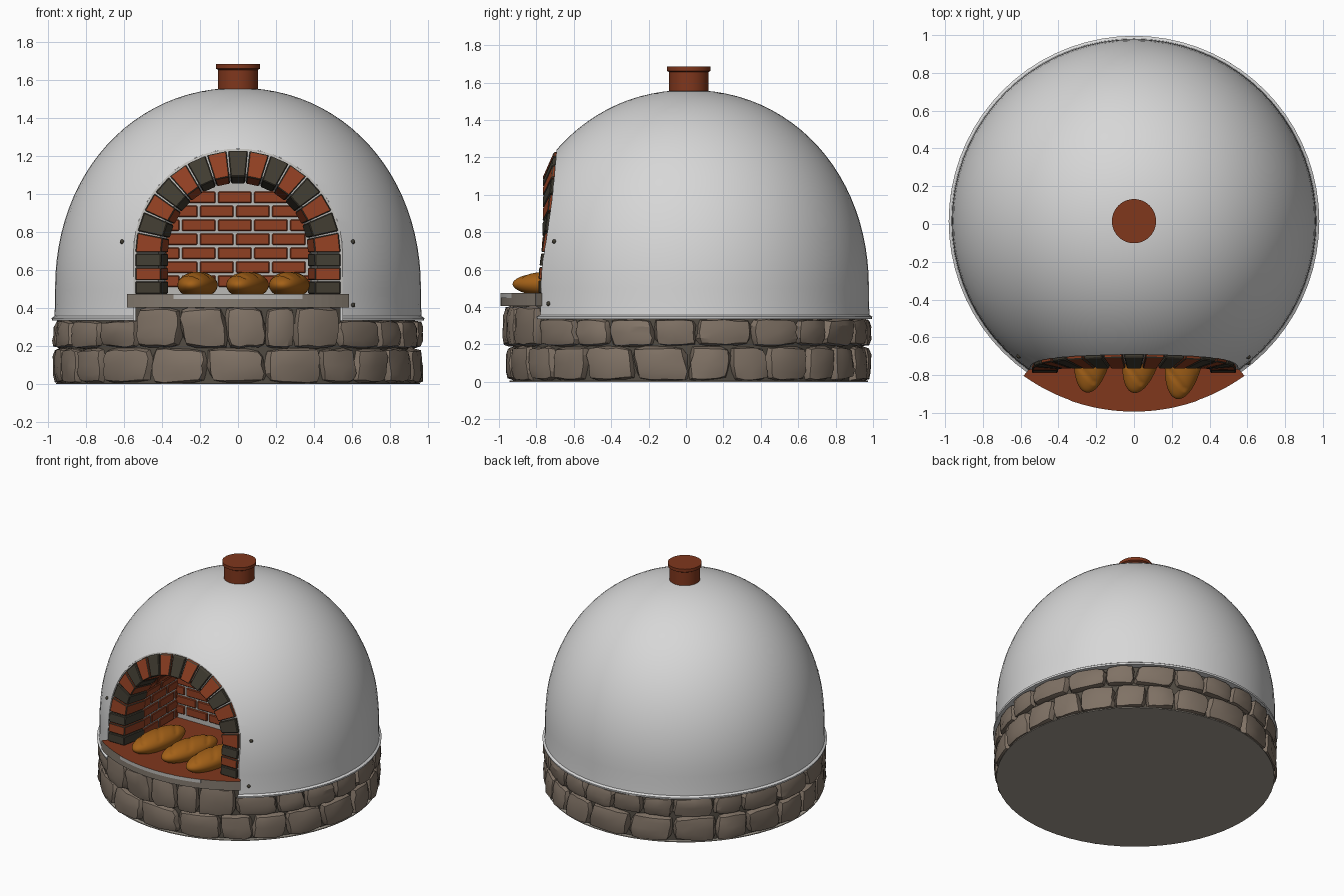
import bpy, bmesh, math, random
from mathutils import Vector, Matrix

if "Cube" in bpy.data.objects:
    bpy.data.objects.remove(bpy.data.objects["Cube"])

random.seed(4)
CY = 0.015             # y of the oven axis
ZC, LEG = 0.69, 0.218  # arch centre height, straight leg height
P = 2.08               # roundness exponent of the dome

def material(name, *rgb):
    m = bpy.data.materials.new(name)
    m.diffuse_color = (*rgb, 1)
    m.use_nodes = True
    m.node_tree.nodes["Principled BSDF"].inputs["Base Color"].default_value = m.diffuse_color
    return m

PLASTER = material("white plaster", 0.68, 0.68, 0.68)
TERRA = material("terracotta", 0.215, 0.038, 0.012)
BRICK = material("red brick", 0.28, 0.05, 0.016)
DARK = material("dark brick", 0.052, 0.045, 0.031)
MORTAR = material("light mortar", 0.50, 0.49, 0.47)
STONE = material("field stone", 0.215, 0.168, 0.13)
SLAB = material("slab grey", 0.23, 0.195, 0.16)
CORE = material("dark joint", 0.085, 0.072, 0.056)
UNDER = material("underside grey", 0.36, 0.325, 0.275)
BREAD = material("bread crust", 0.37, 0.12, 0.009)

def smooth(ob, angle):
    bpy.ops.object.select_all(action='DESELECT')
    ob.select_set(True)
    bpy.context.view_layer.objects.active = ob
    bpy.ops.object.shade_smooth_by_angle(angle=math.radians(angle))

def finish(name, bm, mats, angle=None, bevel=0):
    bmesh.ops.recalc_face_normals(bm, faces=bm.faces)
    if bevel:
        bmesh.ops.bevel(bm, geom=bm.edges[:], offset=bevel, segments=1, affect='EDGES')
    me = bpy.data.meshes.new(name)
    bm.to_mesh(me)
    bm.free()
    ob = bpy.data.objects.new(name, me)
    bpy.context.collection.objects.link(ob)
    for m in mats:
        me.materials.append(m)
    if angle:
        smooth(ob, angle)
    return ob

def lathe(name, profile, mat, steps=64):
    bm = bmesh.new()
    vs = [bm.verts.new((r, CY, z)) for r, z in profile]
    es = [bm.edges.new(p) for p in zip(vs, vs[1:])]
    bmesh.ops.spin(bm, geom=vs + es, cent=(0, CY, 0), axis=(0, 0, 1), angle=math.tau, steps=steps)
    bmesh.ops.remove_doubles(bm, verts=bm.verts, dist=0.0002)
    return finish(name, bm, [mat], 35)

def prism(name, pts, to3d, d0, d1, mats):
    bm = bmesh.new()
    a, b = ([bm.verts.new(to3d(p, d)) for p in pts] for d in (d0, d1))
    bm.faces.new(a)
    bm.faces.new(b)
    for i in range(len(pts)):
        bm.faces.new((a[i - 1], a[i], b[i], b[i - 1]))
    return finish(name, bm, mats)

def upright(p, d):
    return p[0], d, p[1]

def dome_y(x, z):
    r = 0.963 * (1 - (max(z - 0.5, 0) / 1.06) ** P) ** (1 / P)
    return CY - math.sqrt(r * r - x * x)

def arch(t, r):
    """Point (x, z) on the arch; |t| > 90 runs down the straight legs."""
    if abs(t) <= 90:
        return r * math.sin(math.radians(t)), ZC + r * math.cos(math.radians(t))
    return math.copysign(r, t), ZC - (abs(t) - 90) / 36 * LEG

def block(bm, corners, mat=0):
    """Six-sided block from 8 corners ordered as two quads."""
    v = [bm.verts.new(c) for c in corners]
    for q in ((0, 1, 2, 3), (4, 5, 6, 7), (0, 1, 5, 4), (1, 2, 6, 5), (2, 3, 7, 6), (3, 0, 4, 7)):
        bm.faces.new([v[i] for i in q]).material_index = mat

def arch_block(bm, t0, t1, r0, r1, front, back, mat=0, taper=0):
    ring = [(t0, r0), (t1, r0), (t1, r1), (t0, r1)]
    near = [upright(arch(t, r), front(t, r) if callable(front) else front) for t, r in ring]
    far = [upright(arch(t, r - taper * (r == r0)), back) for t, r in ring]
    block(bm, near + far, mat)

# plaster dome with an arched opening
prof = [(0, 0.335), (0.979, 0.335), (0.981, 0.348), (0.966, 0.358), (0.963, 0.43)]
prof += [(0.963 * math.cos(a) ** (2 / P), 0.5 + 1.06 * math.sin(a) ** (2 / P))
         for a in (math.radians(90 * i / 24) for i in range(24))] + [(0, 1.56)]
dome = lathe("dome", prof, PLASTER, 72)
hole = [arch(t, 0.55) for t in range(-90, 91, 6)] + [(0.55, 0.2), (-0.55, 0.2)]
cutter = prism("opening_cutter", hole, upright, -1.5, -0.165, [PLASTER])
cutter.hide_render = True
mod = dome.modifiers.new("opening", 'BOOLEAN')
mod.operation, mod.solver, mod.object = 'DIFFERENCE', 'EXACT', cutter
bpy.context.view_layer.objects.active = dome
bpy.ops.object.modifier_apply(modifier=mod.name)
smooth(dome, 35)
bpy.data.objects.remove(cutter)

# chimney pipe with rim
lathe("chimney", [(0, 1.5), (0.105, 1.5), (0.105, 1.655), (0.117, 1.662),
                  (0.117, 1.685), (0, 1.685)], TERRA, 40)

# arch bricks and mortar, following the dome around the opening
def arch_front(t, r):
    outer = dome_y(*arch(t, 0.55)) - 0.014
    return outer + (min(outer, -0.768) - outer) * (0.54 - r) / 0.14

bm, mo = bmesh.new(), bmesh.new()
for k in range(-10, 11):
    t = k * 12
    arch_block(bm, t - 5.5, t + 5.5, 0.405, 0.54, arch_front, -0.6, k % 2, 0.037)
    arch_block(mo, t - 6, t + 6, 0.42, 0.552, lambda t, r: arch_front(t, r) + 0.018, -0.6, 0, 0.037)
finish("arch_bricks", bm, [DARK, BRICK], bevel=0.005)
finish("arch_mortar", mo, [MORTAR])

# brick vault lining
bm, mo = bmesh.new(), bmesh.new()
for k in range(21):
    t = -126 + 12 * k
    arch_block(mo, t, t + 12, 0.379, 0.43, -0.59, -0.17)
    for i in range(4):
        y = -0.6 - 0.095 * (k % 2) + 0.19 * i
        a, b = max(y, -0.6), min(y + 0.176, -0.19)
        if b - a > 0.02:
            arch_block(bm, t + 1, t + 11, 0.37, 0.41, a, b)
finish("vault_bricks", bm, [BRICK], bevel=0.004)
finish("vault_mortar", mo, [MORTAR])

# back wall of the chamber
bm = bmesh.new()
for row in range(7):
    z0 = 0.512 + row * 0.0735
    z1 = z0 + 0.061
    half = math.sqrt(max(0.385 ** 2 - max(z0 - ZC, 0) ** 2, 0.01))
    for i in range(6):
        x = -0.485 + 0.095 * (row % 2) + 0.19 * i
        a, b = max(x, -half), min(x + 0.176, half)
        if b - a > 0.02:
            block(bm, [(u, y, z) for y in (-0.205, -0.17)
                       for u, z in ((a, z0), (b, z0), (b, z1), (a, z1))])
finish("back_wall_bricks", bm, [BRICK], bevel=0.005)
wall = [arch(t, 0.4) for t in range(-90, 91, 10)] + [(0.4, 0.45), (-0.4, 0.45)]
prism("back_wall_mortar", wall, upright, -0.193, -0.168, [MORTAR])

# hearth slab with terracotta top, light mortar edge and the fill below
def hearth(name, r, hw, z0, z1, mats):
    pts = [(x, CY - math.sqrt(r * r - x * x)) for x in (hw * (i / 16 - 1) for i in range(33))]
    h = min(hw, 0.54)
    pts += [(h, -0.75), (h, -0.17), (-h, -0.17), (-h, -0.75)]
    ob = prism(name, pts, lambda p, d: (p[0], p[1], d), z0, z1, mats)
    for f in ob.data.polygons:
        f.material_index = int(f.normal.z > 0.5 and len(mats) > 1)

hearth("hearth_slab", 1.006, 0.585, 0.405, 0.474, [SLAB, TERRA])
hearth("hearth_edge", 1.008, 0.34, 0.448, 0.4735, [MORTAR, TERRA])
hearth("hearth_fill", 0.945, 0.54, 0.32, 0.406, [CORE])

# base core and underside
lathe("base_core", [(0, 0.004), (0.93, 0.004), (0.93, 0.336), (0, 0.336)], CORE)
lathe("base_underside", [(0, 0), (0.958, 0), (0.958, 0.006), (0, 0.006)], UNDER)

# rounded irregular stones wrapped around the base
cube = bmesh.new()
bmesh.ops.create_cube(cube, size=2)
bmesh.ops.subdivide_edges(cube, edges=cube.edges[:], cuts=3, use_grid_fill=True)
cube.verts.index_update()
GRID = [v.co / sum(abs(c) ** 6 for c in v.co) ** (1 / 6) for v in cube.verts]
QUADS = [[v.index for v in f.verts] for f in cube.faces]
cube.free()

def add_stone(bm, a0, a1, z0, z1, r_out):
    skew, tilt = random.uniform(-0.12, 0.12), random.uniform(-0.1, 0.1)
    vs = []
    for g in GRID:
        p = g + Vector([random.uniform(-0.055, 0.055) for _ in range(3)])
        ang = (a0 + a1) / 2 + (p.x + skew * p.z) * (a1 - a0) / 2
        r = r_out - 0.08 + 0.08 * p.y + 0.08 * tilt * p.z
        z = (z0 + z1) / 2 + p.z * (1 + tilt * p.x) * (z1 - z0) / 2
        vs.append(bm.verts.new((r * math.cos(ang), CY + r * math.sin(ang), min(max(z, 0.004), z1 + 0.003))))
    for q in QUADS:
        bm.faces.new([vs[i] for i in q])

def stone_run(bm, start, end, n, z0, z1, r_out):
    w = [random.uniform(0.75, 1.3) for _ in range(n)]
    a = math.radians(start)
    for x in w:
        b = a + math.radians(end - start) * x / sum(w)
        add_stone(bm, a + 0.003, b - 0.003, z0 + random.uniform(0, 0.008), z1, r_out)
        a = b

bm = bmesh.new()
stone_run(bm, 0, 360, 23, 0.002, 0.188, 0.974)
finish("lower_stones", bm, [STONE], 28)
bm = bmesh.new()
stone_run(bm, -56.5, 236.5, 19, 0.188, 0.336, 0.974)
stone_run(bm, 236.5, 303.5, 5, 0.188, 0.405, 0.992)
finish("upper_stones", bm, [STONE], 28)

# bread loaves with slashed crusts
for i, (x, y, turn) in enumerate([(-0.213, -0.65, -9), (0.05, -0.655, -13), (0.27, -0.685, -10)]):
    bm = bmesh.new()
    bmesh.ops.create_uvsphere(bm, u_segments=40, v_segments=40, radius=1,
                              matrix=Matrix.Rotation(math.pi / 2, 4, 'X'))
    for v in bm.verts:
        p = v.co.copy()
        cut = max(0, math.cos((p.y + p.x * 0.35) * 9.5)) ** 8 if p.z > 0.45 and abs(p.y) < 0.8 else 0
        v.co = (p.x * 0.1, p.y * 0.245, max(p.z * 0.07 - 0.008 * cut, -0.049))
    place = Matrix.Translation((x, y, 0.522)) @ Matrix.Rotation(math.radians(turn), 4, 'Z')
    bmesh.ops.transform(bm, verts=bm.verts, matrix=place)
    finish(f"bread_loaf_{i + 1}", bm, [BREAD], 50)

# small iron pins beside the opening
bm = bmesh.new()
for x, z in ((-0.61, 0.75), (0.605, 0.75), (0.605, 0.417)):
    bmesh.ops.create_uvsphere(bm, u_segments=12, v_segments=8, radius=0.012,
                              matrix=Matrix.Translation((x, dome_y(x, z), z)))
finish("iron_pins", bm, [DARK], 60)
